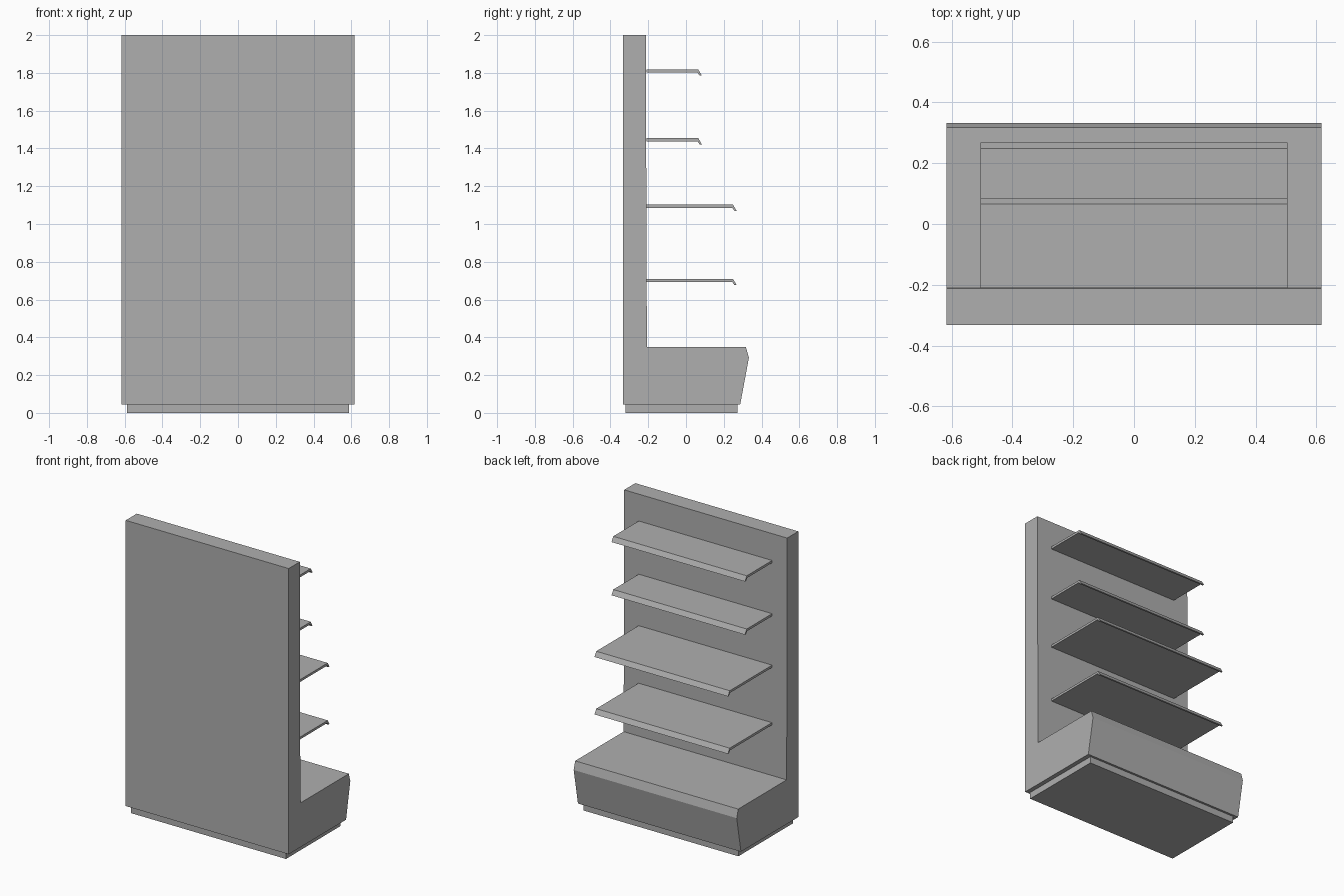
import bpy
import bmesh

if "Cube" in bpy.data.objects:
    bpy.data.objects.remove(bpy.data.objects["Cube"])

# Dark grey finish for every part
grey = bpy.data.materials.new("dark_grey")
grey.diffuse_color = (0.43, 0.43, 0.43, 1.0)
grey.use_nodes = True
grey.node_tree.nodes["Principled BSDF"].inputs["Base Color"].default_value = grey.diffuse_color


def extrude_profile(name, profile, half_width):
    """Extrude a closed (y, z) outline symmetrically along x."""
    bm = bmesh.new()
    face = bm.faces.new([bm.verts.new((-half_width, y, z)) for y, z in profile])
    out = bmesh.ops.extrude_face_region(bm, geom=[face])
    moved = [v for v in out["geom"] if isinstance(v, bmesh.types.BMVert)]
    bmesh.ops.translate(bm, verts=moved, vec=(2 * half_width, 0, 0))
    bmesh.ops.recalc_face_normals(bm, faces=bm.faces)
    mesh = bpy.data.meshes.new(name)
    bm.to_mesh(mesh)
    bm.free()
    mesh.materials.append(grey)
    obj = bpy.data.objects.new(name, mesh)
    bpy.context.collection.objects.link(obj)
    return obj


# Back panel and base cabinet share one L-shaped outline
extrude_profile("cabinet_body", [
    (-0.333, 0.045), (0.287, 0.045), (0.333, 0.292), (0.317, 0.348),
    (-0.207, 0.348), (-0.213, 2.0), (-0.333, 2.0)], 0.617)

# Recessed plinth
extrude_profile("plinth", [
    (-0.32, 0.0), (0.272, 0.0), (0.272, 0.045), (-0.32, 0.045)], 0.587)

# Shelves with a slanted front lip: top height and depth of the bend
shelves = [(0.709, 0.249), (1.102, 0.249), (1.454, 0.065), (1.818, 0.065)]
for i, (z, y) in enumerate(shelves, 1):
    extrude_profile(f"shelf_{i}", [
        (-0.21, z), (y, z), (y + 0.019, z - 0.032), (y + 0.007, z - 0.032),
        (y - 0.004, z - 0.016), (-0.21, z - 0.016)], 0.505)
